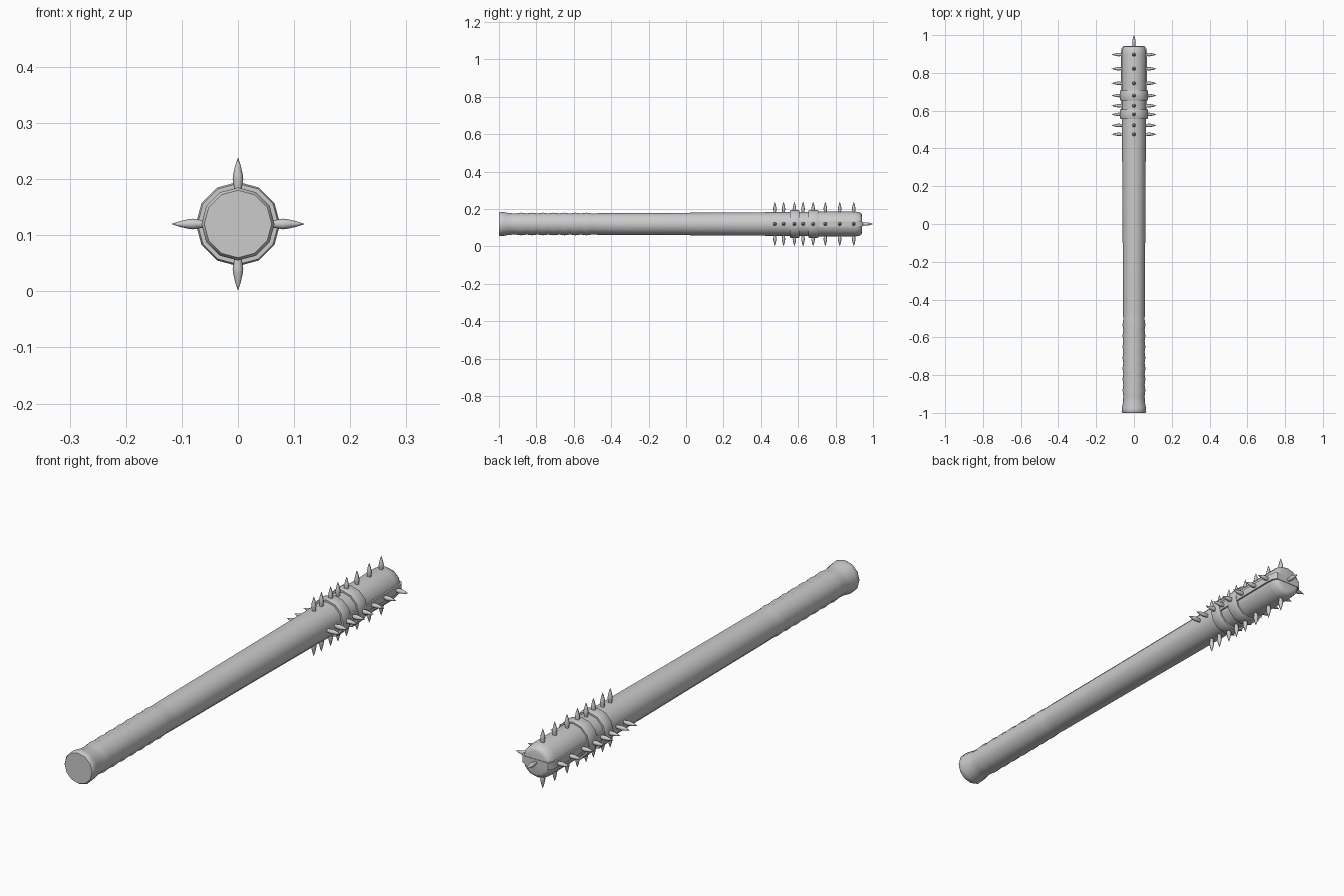
import bpy, bmesh, math
from mathutils import Matrix, Vector

if "Cube" in bpy.data.objects:
    bpy.data.objects.remove(bpy.data.objects["Cube"])

AXIS = Vector((0, 0, 0.12))
TO_Y = Matrix.Rotation(math.radians(-90), 4, 'X')   # local z -> world +y


def finish(name, bm, angle=40):
    bmesh.ops.recalc_face_normals(bm, faces=bm.faces)
    me = bpy.data.meshes.new(name)
    bm.to_mesh(me)
    bm.free()
    ob = bpy.data.objects.new(name, me)
    bpy.context.collection.objects.link(ob)
    bpy.ops.object.select_all(action='DESELECT')
    ob.select_set(True)
    bpy.context.view_layer.objects.active = ob
    bpy.ops.object.shade_smooth_by_angle(angle=math.radians(angle))
    return ob


def lathe(bm, profile, sides, matrix, closed=False):
    """Revolve (radius, height) points about local z."""
    rings = []
    for r, h in profile:
        rings.append([bm.verts.new(matrix @ Vector((
            r * math.cos(2 * math.pi * i / sides),
            r * math.sin(2 * math.pi * i / sides), h))) for i in range(sides)])
    pairs = list(zip(rings, rings[1:]))
    if closed:
        pairs.append((rings[-1], rings[0]))
    for a, b in pairs:
        for i in range(sides):
            j = (i + 1) % sides
            bm.faces.new((a[i], a[j], b[j], b[i]))
    if not closed:
        bm.faces.new(rings[0])
        bm.faces.new(rings[-1])


along = Matrix.Translation(AXIS) @ TO_Y

# Bat: flared knob, rippled wrapped grip, long barrel, rounded end
profile = [(0.060, -1.0), (0.065, -0.993), (0.064, -0.975), (0.058, -0.945)]
for k in range(15):
    profile.append((0.0565 + (0.004 if k % 2 else 0), -0.91 + 0.029 * k))
profile += [(0.058, -0.46), (0.060, 0.0), (0.063, 0.45), (0.066, 0.75),
            (0.067, 0.90), (0.064, 0.925), (0.056, 0.938), (0.045, 0.941)]
bm = bmesh.new()
lathe(bm, profile, 12, along)
finish("bat_body", bm, 50)

# Two raised bands around the barrel
for name, y0, y1 in (("lower_band", 0.557, 0.607), ("upper_band", 0.655, 0.708)):
    bm = bmesh.new()
    lathe(bm, [(0.058, y0), (0.072, y0), (0.075, y0 + 0.008),
               (0.075, y1 - 0.008), (0.072, y1), (0.058, y1)], 12, along, True)
    finish(name, bm, 50)

# Strap running along both sides and over the end
half = [(0.068, 0.60), (0.069, 0.75), (0.070, 0.90), (0.066, 0.930), (0.056, 0.943)]
path = half + [(-x, y) for x, y in reversed(half)]
bm = bmesh.new()
sections = []
for x, y in path:
    sx, inner_y = 0.84 * x, y - (0.012 if y > 0.91 else 0)
    sections.append([bm.verts.new((px, py, AXIS.z + z)) for px, py, z in (
        (x, y, -0.014), (x, y, 0.014), (sx, inner_y, 0.014), (sx, inner_y, -0.014))])
for a, b in zip(sections, sections[1:]):
    for i in range(4):
        j = (i + 1) % 4
        bm.faces.new((a[i], a[j], b[j], b[i]))
bm.faces.new(sections[0])
bm.faces.new(sections[-1])
finish("end_strap", bm, 35)

# Spikes: four rows plus one at the tip
SPIKE = [(0.007, 0.055), (0.0075, 0.068), (0.0095, 0.080), (0.0085, 0.088),
         (0.005, 0.104), (0.0004, 0.118)]
bm = bmesh.new()
for y in (0.475, 0.522, 0.58, 0.626, 0.68, 0.745, 0.822, 0.897):
    for k in range(4):
        m = (Matrix.Translation(AXIS + Vector((0, y, 0)))
             @ Matrix.Rotation(k * math.pi / 2, 4, 'Y'))
        lathe(bm, SPIKE, 8, m)
lathe(bm, SPIKE, 8, Matrix.Translation(AXIS + Vector((0, 0.882, 0))) @ TO_Y)
finish("spikes", bm, 45)
